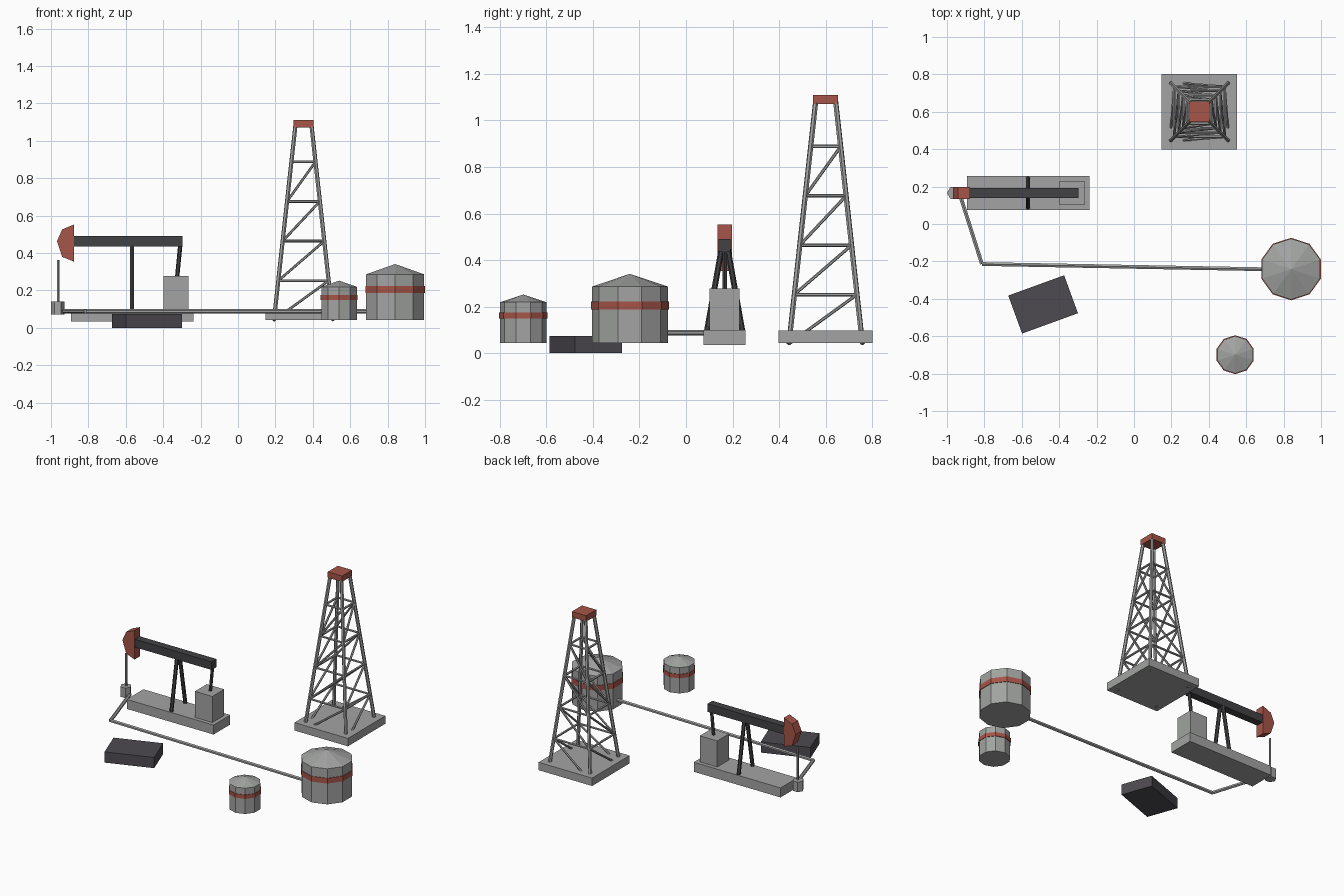
import bpy, bmesh, math
from mathutils import Vector, Matrix

if "Cube" in bpy.data.objects:
    bpy.data.objects.remove(bpy.data.objects["Cube"])


def mat(name, r, g, b):
    m = bpy.data.materials.new(name)
    m.diffuse_color = (r, g, b, 1)
    m.use_nodes = True
    m.node_tree.nodes["Principled BSDF"].inputs["Base Color"].default_value = m.diffuse_color
    return m


GREY = mat("steel_grey", 0.36, 0.37, 0.36)
RED = mat("rust_red", 0.38, 0.09, 0.065)
DARK = mat("dark_iron", 0.055, 0.055, 0.06)
SLATE = mat("dark_slate", 0.075, 0.07, 0.08)


def finish(name, bm, material):
    bmesh.ops.recalc_face_normals(bm, faces=bm.faces)
    me = bpy.data.meshes.new(name)
    bm.to_mesh(me)
    bm.free()
    me.materials.append(material)
    ob = bpy.data.objects.new(name, me)
    bpy.context.collection.objects.link(ob)
    return ob


def box(name, material, x0, x1, y0, y1, z0, z1, turn=0):
    bm = bmesh.new()
    m = (Matrix.Translation(((x0 + x1) / 2, (y0 + y1) / 2, (z0 + z1) / 2))
         @ Matrix.Rotation(math.radians(turn), 4, 'Z')
         @ Matrix.Diagonal((x1 - x0, y1 - y0, z1 - z0, 1)))
    bmesh.ops.create_cube(bm, size=1, matrix=m)
    return finish(name, bm, material)


def add_bar(bm, a, b, r, sides=6):
    a, b = Vector(a), Vector(b)
    d = b - a
    m = Matrix.Translation((a + b) / 2) @ d.to_track_quat('Z', 'Y').to_matrix().to_4x4()
    bmesh.ops.create_cone(bm, cap_ends=True, segments=sides, radius1=r, radius2=r,
                          depth=d.length, matrix=m)


def bars(name, material, segs, r, sides=6):
    bm = bmesh.new()
    for a, b in segs:
        add_bar(bm, a, b, r, sides)
    return finish(name, bm, material)


def lathe(name, material, cx, cy, rings, sides, turn=90.0):
    """Low-poly turned solid; rings are (radius, z), radius 0 makes an apex."""
    bm = bmesh.new()
    loops = []
    for r, z in rings:
        if r == 0:
            loops.append([bm.verts.new((cx, cy, z))] * sides)
        else:
            loops.append([bm.verts.new((cx + r * math.cos(math.radians(turn) + math.tau * i / sides),
                                        cy + r * math.sin(math.radians(turn) + math.tau * i / sides), z))
                          for i in range(sides)])
    for lo, hi in zip(loops, loops[1:]):
        for i in range(sides):
            j = (i + 1) % sides
            bm.faces.new([lo[i], lo[j], hi[i]] if hi[i] is hi[j] else [lo[i], lo[j], hi[j], hi[i]])
    bm.faces.new(loops[0])
    if rings[-1][0]:
        bm.faces.new(loops[-1])
    return finish(name, bm, material)


# Storage tanks: ten-sided wall with cone roof and a red band
def tank(name, cx, cy, r, z0, z1, apex, b0, b1):
    lathe(name, GREY, cx, cy, [(r, z0), (r, z1), (0, apex)], 10)
    lathe(name + "_band", RED, cx, cy, [(r + 0.004, b0), (r + 0.004, b1)], 10)


tank("large_tank", 0.84, -0.241, 0.163, 0.043, 0.286, 0.341, 0.187, 0.223)
tank("small_tank", 0.541, -0.699, 0.1, 0.043, 0.219, 0.252, 0.148, 0.175)

# Derrick tower
DX, DY = 0.35, 0.6
box("derrick_base", GREY, DX - 0.202, DX + 0.202, DY - 0.202, DY + 0.202, 0.043, 0.097)
box("derrick_crown", RED, DX - 0.054, DX + 0.054, DY - 0.054, DY + 0.054, 1.07, 1.11)


def corner(sx, sy, z):
    h = 0.158 - (z - 0.04) * 0.1105
    return (DX + sx * h, DY + sy * h, z)


bars("derrick_legs", GREY, [(corner(sx, sy, 0.04), corner(sx, sy, 1.08))
                            for sx in (-1, 1) for sy in (-1, 1)], 0.0115)
levels = [0.04, 0.252, 0.464, 0.676, 0.888]
rails, braces = [], []
for lo, hi in zip(levels, levels[1:]):
    for s in (-1, 1):
        rails.append((corner(-1, s, hi), corner(1, s, hi)))
        rails.append((corner(s, -1, hi), corner(s, 1, hi)))
        braces.append((corner(-1, s, lo), corner(1, s, hi)))
        braces.append((corner(s, -1, lo), corner(s, 1, hi)))
bars("derrick_rails", GREY, rails, 0.0075)
bars("derrick_braces", GREY, braces, 0.007)

# Pump jack
PY = 0.166
box("pump_base", GREY, -0.894, -0.238, PY - 0.09, PY + 0.09, 0.035, 0.1)
box("gearbox", GREY, -0.397, -0.265, PY - 0.064, PY + 0.064, 0.1, 0.278)
box("walking_beam", DARK, -0.885, -0.297, PY - 0.026, PY + 0.026, 0.436, 0.491)
bars("support_posts", DARK, [((-0.567, PY + s * 0.077, 0.09), (-0.567, PY + s * 0.014, 0.445))
                             for s in (-1, 1)], 0.0125)
bars("crank_arm", DARK, [((-0.326, PY, 0.265), (-0.308, PY, 0.45))], 0.0115)

# Horse head: side profile given thickness along y
profile = [(-0.877, 0.552), (-0.94, 0.526), (-0.968, 0.463), (-0.94, 0.379), (-0.877, 0.354)]
bm = bmesh.new()
face = bm.faces.new([bm.verts.new((x, PY - 0.031, z)) for x, z in profile])
new = bmesh.ops.extrude_face_region(bm, geom=[face])["geom"]
bmesh.ops.translate(bm, vec=(0, 0.062, 0), verts=[v for v in new if isinstance(v, bmesh.types.BMVert)])
finish("pump_head", bm, RED)

# Rod and wellhead
bars("pump_rod", GREY, [((-0.961, PY, 0.13), (-0.961, PY, 0.363))], 0.0065)
lathe("wellhead", GREY, -0.964, PY, [(0.036, 0.072), (0.036, 0.14)], 6, 0)

# Pipeline from the wellhead to the large tank
a, b, c = (-0.935, 0.17, 0.088), (-0.813, -0.214, 0.088), (0.70, -0.242, 0.088)
bars("pipeline", GREY, [(a, b), (b, c)], 0.0115)

# Low dark block in front
box("dark_block", SLATE, -0.486 - 0.159, -0.486 + 0.159, -0.43 - 0.108, -0.43 + 0.108, 0.0, 0.073, 20)
